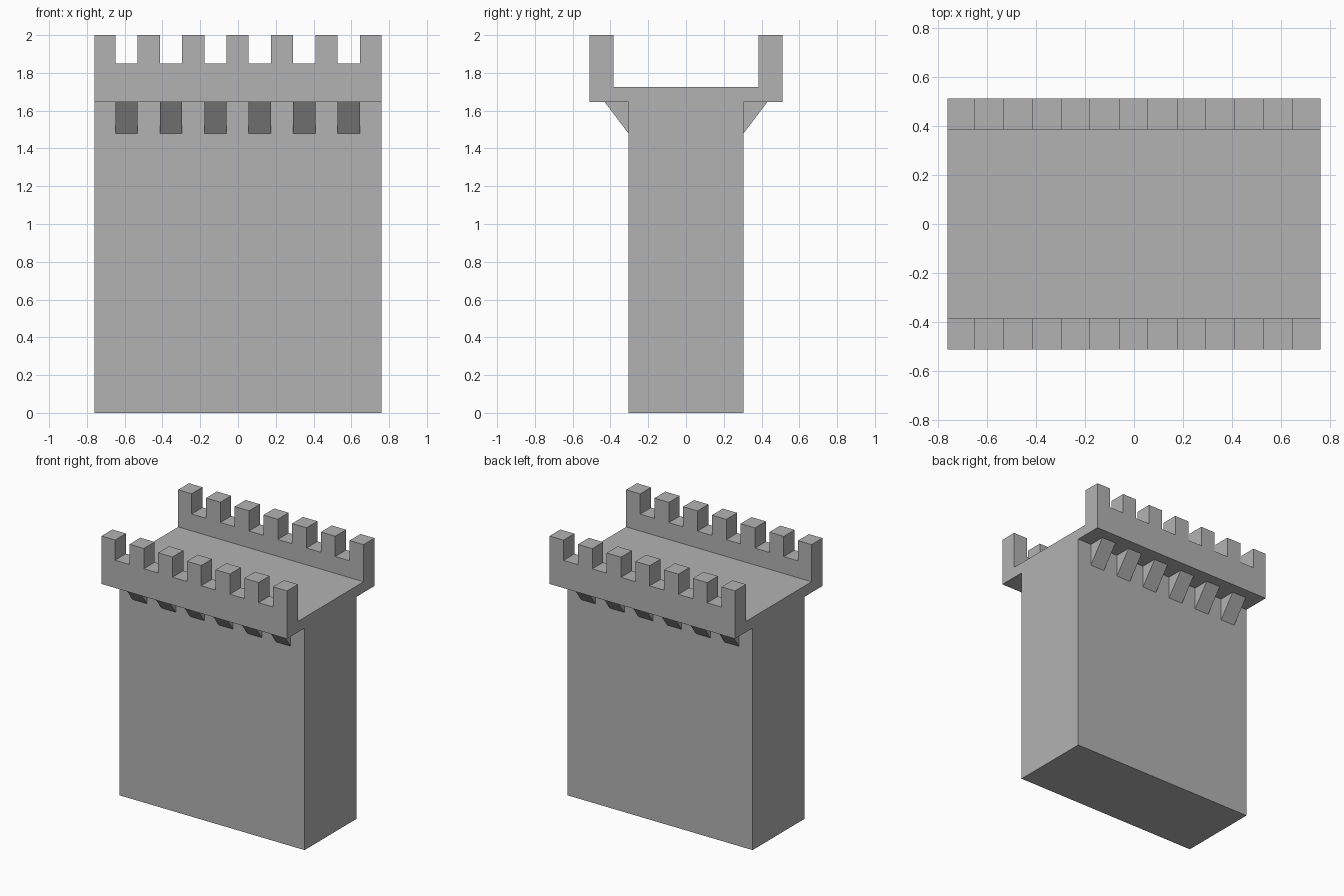
import bpy
import bmesh
from mathutils import Vector

cube = bpy.data.objects.get("Cube")
if cube:
    bpy.data.objects.remove(cube)

HALF_LENGTH = 0.76
PITCH = 0.1177
WALL_Y, WALK_Y, OUTER_Y = 0.305, 0.385, 0.512
UNDER_Z, DECK_Z, SILL_Z, TOP_Z = 1.645, 1.725, 1.85, 2.0
GAPS = [(2 * i - 5) * PITCH - 0.002 for i in range(6)]

stone = bpy.data.materials.new("grey stone")
stone.use_nodes = True
colour = (0.45, 0.45, 0.45, 1)
stone.diffuse_color = colour
stone.node_tree.nodes["Principled BSDF"].inputs["Base Color"].default_value = colour


def extrude_profile(bm, profile, x0, x1):
    """Extrude a closed (y, z) outline from x0 to x1."""
    face = bm.faces.new([bm.verts.new((x0, y, z)) for y, z in profile])
    result = bmesh.ops.extrude_face_region(bm, geom=[face])
    moved = [g for g in result["geom"] if isinstance(g, bmesh.types.BMVert)]
    bmesh.ops.translate(bm, verts=moved, vec=Vector((x1 - x0, 0, 0)))


def make_object(name, bm):
    bmesh.ops.recalc_face_normals(bm, faces=bm.faces)
    mesh = bpy.data.meshes.new(name)
    bm.to_mesh(mesh)
    bm.free()
    mesh.materials.append(stone)
    obj = bpy.data.objects.new(name, mesh)
    bpy.context.collection.objects.link(obj)
    return obj


# Wall, overhanging walkway and both parapets share one cross-section
half = [(WALL_Y, 0), (WALL_Y, UNDER_Z), (OUTER_Y, UNDER_Z),
        (OUTER_Y, TOP_Z), (WALK_Y, TOP_Z), (WALK_Y, DECK_Z)]
bm = bmesh.new()
extrude_profile(bm, half + [(-y, z) for y, z in reversed(half)],
                -HALF_LENGTH, HALF_LENGTH)
wall = make_object("wall", bm)

# Crenel openings cut through both parapets
bm = bmesh.new()
for x in GAPS:
    extrude_profile(bm, [(-1, SILL_Z), (1, SILL_Z), (1, TOP_Z + 1), (-1, TOP_Z + 1)],
                    x - PITCH / 2, x + PITCH / 2)
cutter = make_object("crenel_cutter", bm)
cutter.hide_render = True
cutter.hide_set(True)
cut = wall.modifiers.new("crenels", "BOOLEAN")
cut.operation = "DIFFERENCE"
cut.solver = "EXACT"
cut.object = cutter
bpy.context.view_layer.objects.active = wall
bpy.ops.object.modifier_apply(modifier=cut.name)
bpy.data.objects.remove(cutter)

# Wedge corbels under each overhang
for side, label in ((-1, "front"), (1, "back")):
    bm = bmesh.new()
    wedge = [(side * WALL_Y, 1.48), (side * WALL_Y, UNDER_Z), (side * 0.43, UNDER_Z)]
    for x in GAPS:
        extrude_profile(bm, wedge, x - PITCH / 2, x + PITCH / 2)
    make_object(label + "_corbels", bm)
